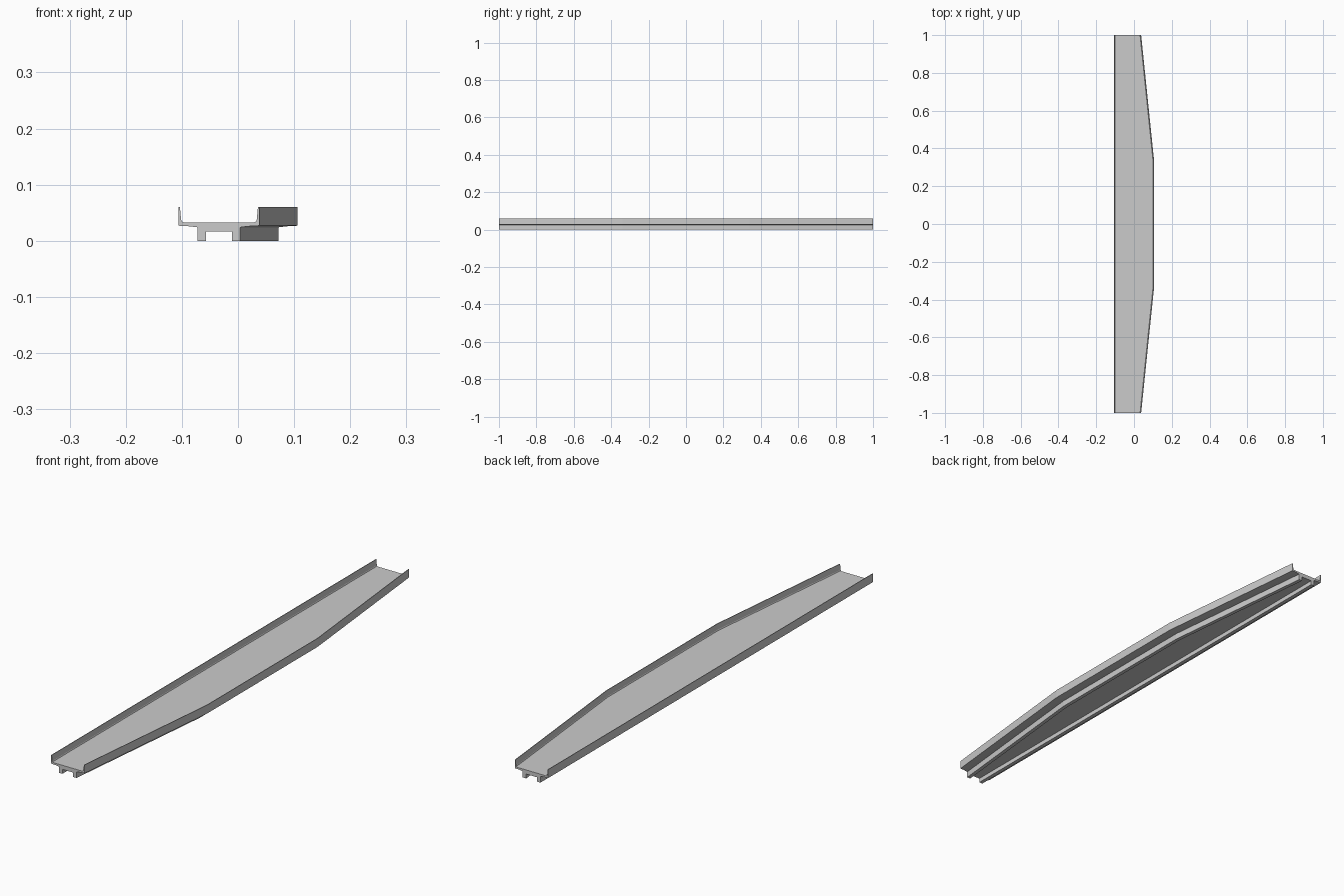
import bpy, bmesh

if "Cube" in bpy.data.objects:
    bpy.data.objects.remove(bpy.data.objects["Cube"])

# Half cross-section: (inset from the outer edge, height), inside soffit to deck
HALF = [
    (0.049, 0.017), (0.049, 0.0), (0.034, 0.0), (0.034, 0.024),   # girder
    (0.021, 0.0258), (0.0, 0.027), (0.0, 0.06), (0.0025, 0.06),   # slab edge, parapet
    (0.0045, 0.038), (0.006, 0.0345), (0.009, 0.033),             # kerb
]
LEFT = -0.106
# Stations along the deck: (y, right edge), the right side bulges in the middle
STATIONS = [(-1, 0.038), (-0.34, 0.106), (0.34, 0.106), (1, 0.038)]


def section(right):
    left_side = [(LEFT + d, z) for d, z in HALF]
    right_side = [(right - d, z) for d, z in reversed(HALF)]
    return left_side + right_side


# Deck with girders and parapets, lofted through the stations
bm = bmesh.new()
rings = [[bm.verts.new((x, y, z)) for x, z in section(r)] for y, r in STATIONS]
for a, b in zip(rings, rings[1:]):
    for i in range(len(a)):
        j = (i + 1) % len(a)
        bm.faces.new((a[i], a[j], b[j], b[i]))
bm.faces.new(rings[0])
bm.faces.new(rings[-1])
bmesh.ops.recalc_face_normals(bm, faces=bm.faces[:])

mesh = bpy.data.meshes.new("bridge_deck")
bm.to_mesh(mesh)
bm.free()
deck = bpy.data.objects.new("bridge_deck", mesh)
bpy.context.collection.objects.link(deck)
